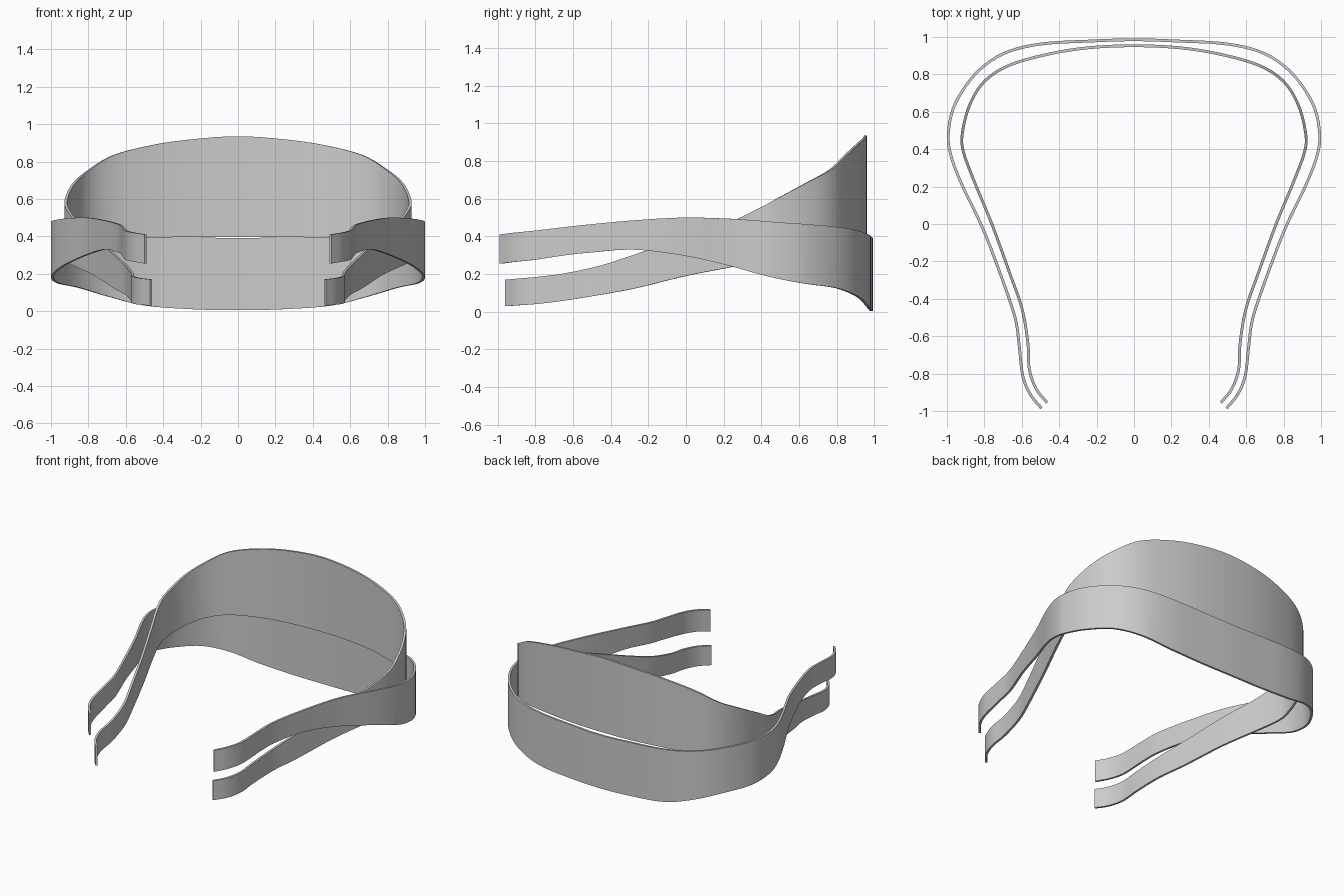
import bpy, bmesh, math
from mathutils import Vector

cube = bpy.data.objects.get("Cube")
if cube:
    bpy.data.objects.remove(cube, do_unlink=True)

THICKNESS = 0.015
STEPS = 5

grey = bpy.data.materials.new("light grey")
grey.use_nodes = True
grey.diffuse_color = (0.6, 0.6, 0.6, 1)
grey.node_tree.nodes["Principled BSDF"].inputs["Base Color"].default_value = (0.6, 0.6, 0.6, 1)


def smooth_path(points):
    """Catmull-Rom curve through every control point."""
    pts = [Vector(p) for p in points]
    pts = [2 * pts[0] - pts[1]] + pts + [2 * pts[-1] - pts[-2]]
    path = []
    for a, b, c, d in zip(pts, pts[1:], pts[2:], pts[3:]):
        for i in range(STEPS):
            t = i / STEPS
            path.append(b + (c - a) * t / 2
                        + (a * 2 - b * 5 + c * 4 - d) * t * t / 2
                        + (b * 3 - a - c * 3 + d) * t ** 3 / 2)
    return path + [pts[-2]]


def make_band(name, half):
    """Upright strip from the left tip, round the back, to the right tip."""
    mirrored = [(-x, y, lo, hi) for x, y, lo, hi in reversed(half[:-1])]
    bm = bmesh.new()
    rows = [(bm.verts.new((x, y, lo)), bm.verts.new((x, y, hi)))
            for x, y, lo, hi in smooth_path(half + mirrored)]
    for (a, b), (c, d) in zip(rows, rows[1:]):
        bm.faces.new((a, c, d, b))
    mesh = bpy.data.meshes.new(name)
    bm.to_mesh(mesh)
    bm.free()
    mesh.materials.append(grey)
    band = bpy.data.objects.new(name, mesh)
    bpy.context.collection.objects.link(band)
    solid = band.modifiers.new("thickness", "SOLIDIFY")
    solid.thickness = THICKNESS
    solid.offset = 0
    solid.use_even_offset = True
    bpy.ops.object.select_all(action="DESELECT")
    band.select_set(True)
    bpy.context.view_layer.objects.active = band
    bpy.ops.object.modifier_apply(modifier="thickness")
    bpy.ops.object.shade_smooth_by_angle(angle=math.radians(35))


# Each control point: x, y, lower edge height, upper edge height
make_band("outer_band", [
    (.495, -.985, .255, .41), (.555, -.91, .265, .42), (.595, -.81, .275, .43),
    (.615, -.64, .30, .45), (.636, -.5, .315, .465), (.71, -.28, .33, .485),
    (.81, -.02, .30, .50), (.92, .21, .25, .495), (.98, .37, .205, .485),
    (.992, .49, .175, .475), (.957, .64, .148, .465), (.85, .80, .125, .45),
    (.70, .91, .08, .43), (.50, .962, .03, .41), (.235, .978, .01, .397),
    (0, .985, .005, .39)])

# Inner band widens into the tall back panel
make_band("inner_band", [
    (.465, -.955, .03, .17), (.524, -.88, .035, .177), (.56, -.775, .043, .187),
    (.567, -.64, .06, .205), (.598, -.455, .09, .245), (.663, -.267, .125, .305),
    (.76, 0, .19, .40), (.855, .23, .235, .475), (.913, .39, .265, .55),
    (.917, .49, .29, .605), (.877, .64, .325, .685), (.797, .765, .355, .755),
    (.663, .85, .38, .835), (.45, .91, .393, .89), (.235, .943, .396, .92),
    (0, .953, .397, .935)])
